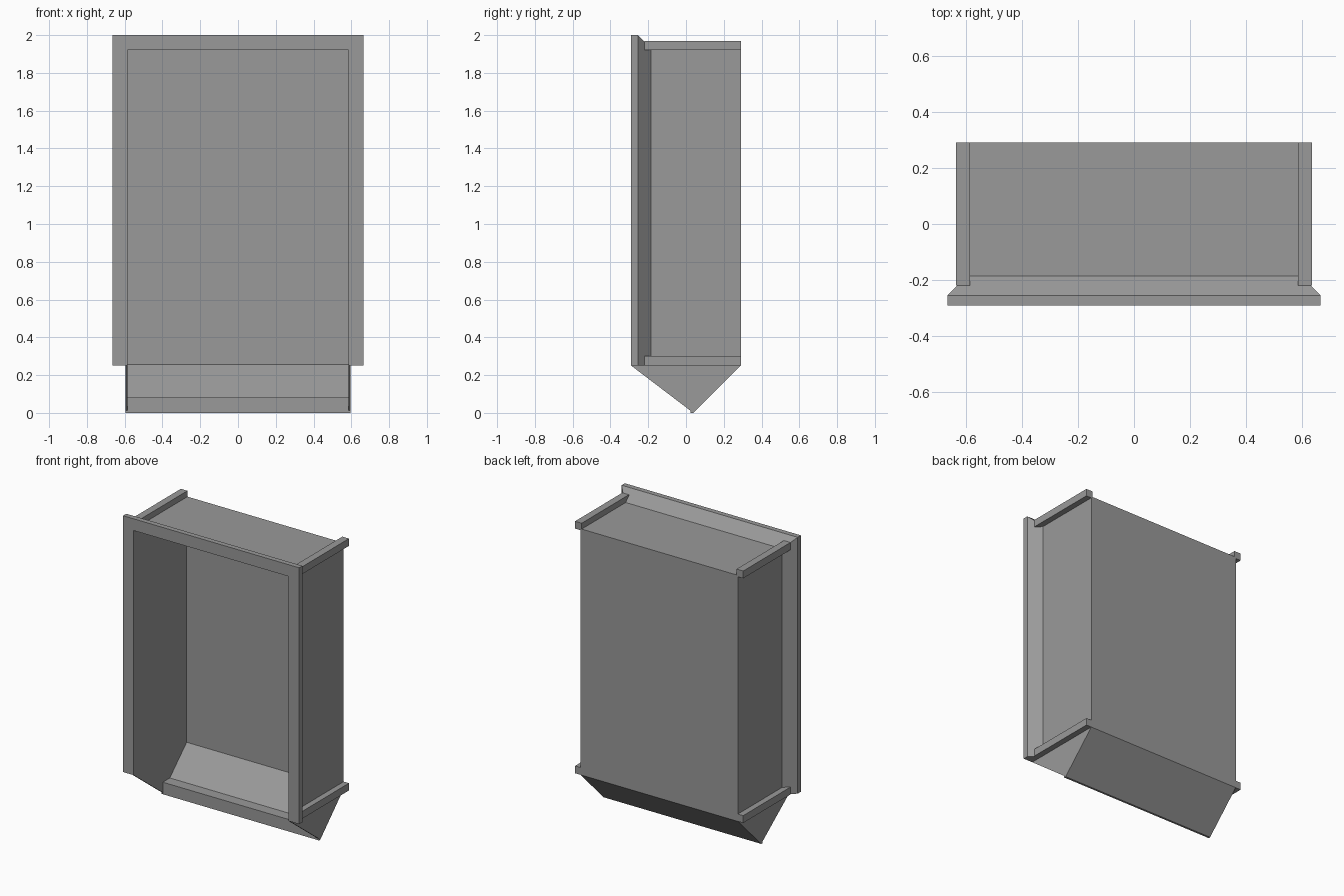
import bpy, bmesh

if "Cube" in bpy.data.objects:
    bpy.data.objects.remove(bpy.data.objects["Cube"])

# Mid-grey for every part
grey = bpy.data.materials.new("mid_grey")
grey.diffuse_color = (0.32, 0.32, 0.32, 1)
grey.use_nodes = True
grey.node_tree.nodes["Principled BSDF"].inputs["Base Color"].default_value = grey.diffuse_color


def make_object(name, bm):
    bmesh.ops.recalc_face_normals(bm, faces=bm.faces)
    mesh = bpy.data.meshes.new(name)
    bm.to_mesh(mesh)
    bm.free()
    mesh.materials.append(grey)
    obj = bpy.data.objects.new(name, mesh)
    bpy.context.collection.objects.link(obj)
    return obj


def loft(name, rings):
    """Skin equal closed rings of points and cap both ends."""
    bm = bmesh.new()
    rows = [[bm.verts.new(p) for p in ring] for ring in rings]
    n = len(rows[0])
    for a, b in zip(rows, rows[1:]):
        for i in range(n):
            j = (i + 1) % n
            bm.faces.new((a[i], a[j], b[j], b[i]))
    bm.faces.new(rows[0])
    bm.faces.new(rows[-1])
    return make_object(name, bm)


def prism(name, profile, x0, x1):
    """Extrude a (y, z) profile along x."""
    return loft(name, [[(x, y, z) for y, z in profile] for x in (x0, x1)])


# Thin-walled body with wedge-shaped bottom, open at the front
body = prism("cabinet_body", [
    (-0.29, 0.25), (0.023, 0.012), (0.023, 0), (0.038, 0), (0.29, 0.25),
    (0.29, 1.93), (-0.185, 1.93), (-0.185, 0.25)], -0.595, 0.595)

# Cavity leaves the walls, sloped floor and solid lower lip
cavity = prism("cavity_cutter", [
    (-0.5, 1.92), (0.282, 1.92), (0.282, 0.256), (0.10, 0.082),
    (0.024, 0.082), (0.024, -0.1), (-0.5, -0.1)], -0.585, 0.585)
cavity.hide_render = True
mod = body.modifiers.new("hollow", 'BOOLEAN')
mod.operation = 'DIFFERENCE'
mod.solver = 'EXACT'
mod.object = cavity
bpy.context.view_layer.objects.active = body
bpy.ops.object.modifier_apply(modifier=mod.name)
bpy.data.objects.remove(cavity)

# Mitred three-sided front frame with a chamfered rear edge
section = [(0.585, -0.29), (0.665, -0.29), (0.665, -0.255),
           (0.595, -0.185), (0.585, -0.185)]
rings = []
for side, top in ((-1, False), (-1, True), (1, True), (1, False)):
    rings.append([(side * w, y, 1.335 + w if top else 0.25) for w, y in section])
loft("front_frame", rings)

# Square rails along the four side corners
for side, s in (("left", -1), ("right", 1)):
    for level, z, inner in (("top", 1.92, 0.585), ("bottom", 0.25, 0.59)):
        prism(f"{side}_{level}_rail",
              [(-0.22, z), (0.29, z), (0.29, z + 0.05), (-0.22, z + 0.05)],
              s * inner, s * 0.635)
